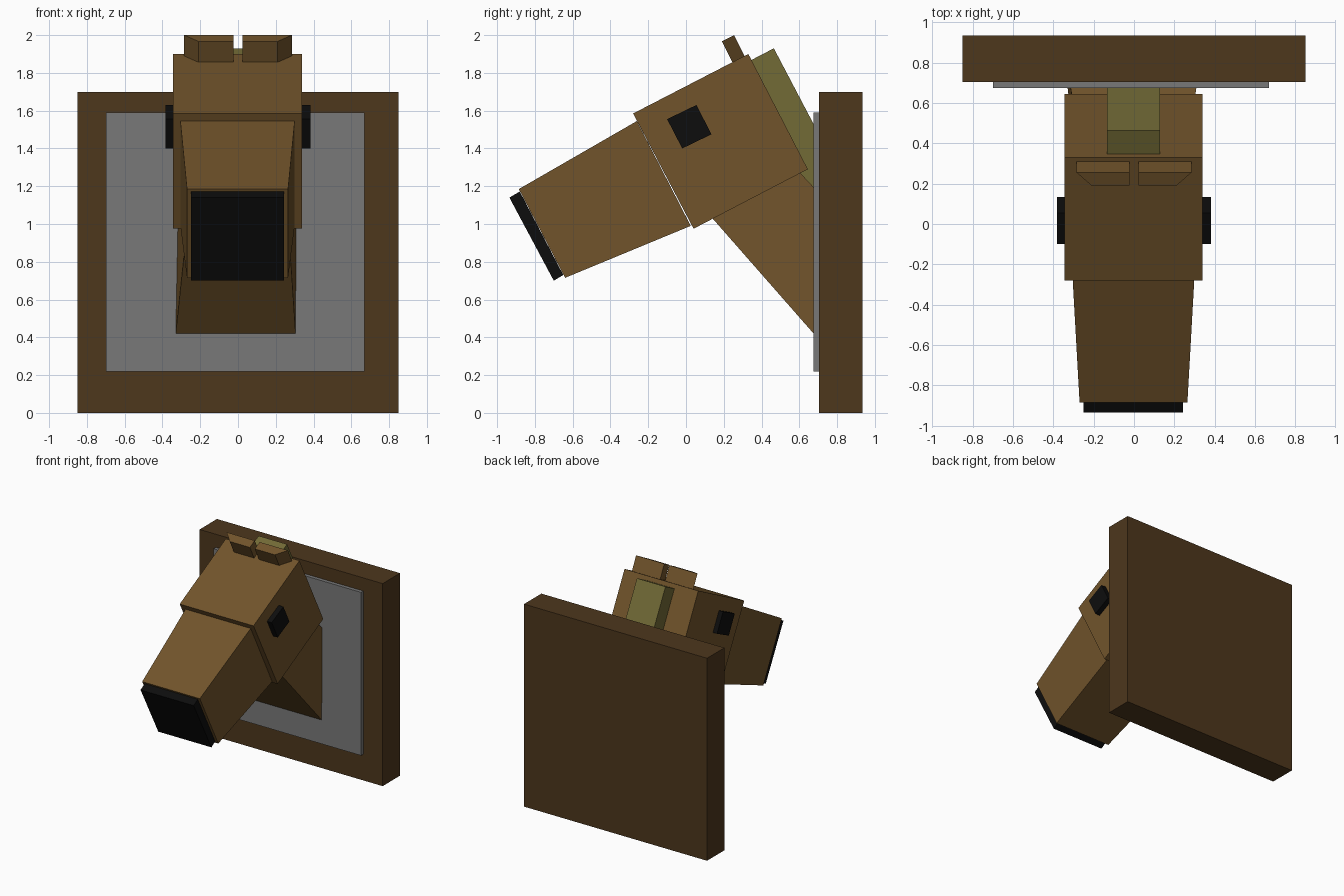
import bpy
import bmesh

if "Cube" in bpy.data.objects:
    bpy.data.objects.remove(bpy.data.objects["Cube"])


def material(name, r, g, b):
    m = bpy.data.materials.new(name)
    m.diffuse_color = (r, g, b, 1)
    m.use_nodes = True
    m.node_tree.nodes["Principled BSDF"].inputs["Base Color"].default_value = m.diffuse_color
    return m


def prism(name, profile, mat, x0=0, x1=0, mirror=False):
    """Side profile of (y, z) or (y, z, left x, right x) points, spanned across x."""
    pts = [p if len(p) == 4 else (*p, x0, x1) for p in profile]
    bm = bmesh.new()
    left = [bm.verts.new((p[2], p[0], p[1])) for p in pts]
    right = [bm.verts.new((p[3], p[0], p[1])) for p in pts]
    bm.faces.new(left)
    bm.faces.new(right[::-1])
    n = len(pts)
    for i in range(n):
        j = (i + 1) % n
        bm.faces.new((left[j], left[i], right[i], right[j]))
    bmesh.ops.recalc_face_normals(bm, faces=bm.faces)
    mesh = bpy.data.meshes.new(name)
    bm.to_mesh(mesh)
    bm.free()
    mesh.materials.append(mat)
    obj = bpy.data.objects.new(name, mesh)
    bpy.context.collection.objects.link(obj)
    if mirror:
        obj.modifiers.new("mirror", "MIRROR")
    return obj


def rect(y0, y1, z0, z1):
    return [(y0, z0), (y1, z0), (y1, z1), (y0, z1)]


wood = material("dark_wood", 0.075, 0.038, 0.012)
grey = material("grey_panel", 0.19, 0.19, 0.19)
coat = material("brown_coat", 0.165, 0.088, 0.024)
hair = material("olive_hair", 0.17, 0.145, 0.037)
black = material("black", 0.004, 0.004, 0.004)

# Wall plaque and inset panel
prism("plaque", rect(0.705, 0.935, 0, 1.70), wood, -0.85, 0.85)
prism("panel", rect(0.675, 0.71, 0.22, 1.59), grey, -0.70, 0.67)

# Neck, widening towards the wall
prism("neck", [(0.14, 1.03, -0.265, 0.265), (0.68, 0.415, -0.33, 0.305),
               (0.68, 1.19, -0.315, 0.31), (0.40, 1.49, -0.27, 0.27)], coat)

# Head block
prism("head", [(-0.28, 1.585), (0.33, 1.90), (0.645, 1.29), (0.04, 0.975)],
      coat, -0.345, 0.34)

# Tapered muzzle and nose plate
prism("muzzle", [(-0.885, 1.185, -0.27, 0.265), (-0.26, 1.545, -0.305, 0.30),
                 (0.025, 0.99, -0.305, 0.30), (-0.64, 0.715, -0.27, 0.265)], coat)
prism("nose", [(-0.935, 1.14), (-0.88, 1.172), (-0.65, 0.73), (-0.70, 0.70)],
      black, -0.25, 0.243)

# Mane running down the back of the head
prism("mane", [(0.34, 1.865), (0.465, 1.93), (0.675, 1.53), (0.675, 1.19),
               (0.58, 1.29)], hair, -0.135, 0.13)

# Eyes and chamfered ears, one per side
prism("eyes", [(-0.10, 1.555), (0.055, 1.63), (0.135, 1.475), (-0.02, 1.40)],
      black, 0.335, 0.383, mirror=True)
prism("ears", [(0.19, 1.967, 0.023, 0.21), (0.255, 2.0, 0.023, 0.285),
               (0.312, 1.885, 0.023, 0.285), (0.248, 1.852, 0.023, 0.21)],
      coat, mirror=True)
